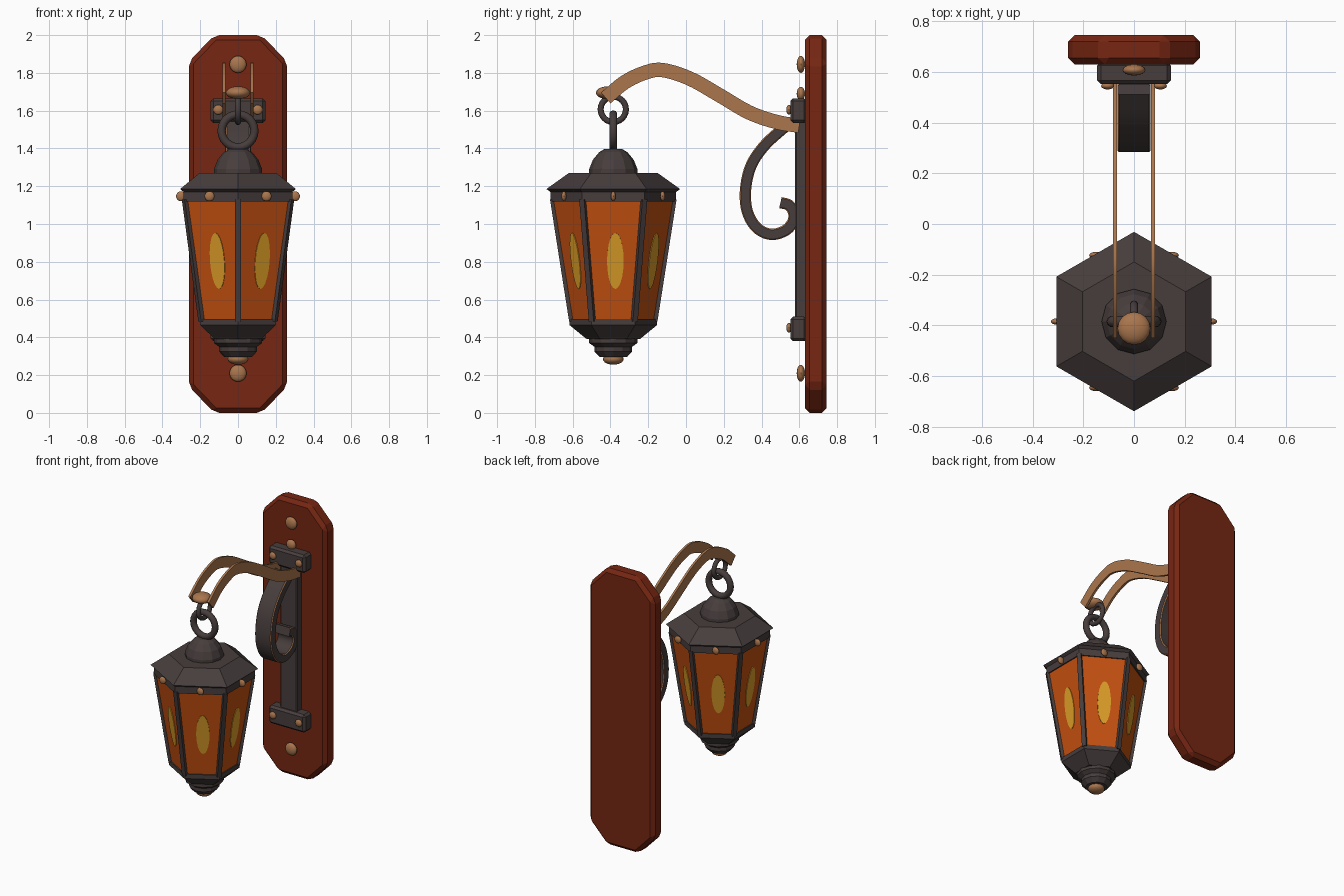
import bpy, bmesh, math
from mathutils import Vector, Matrix

cube = bpy.data.objects.get("Cube")
if cube:
    bpy.data.objects.remove(cube)


def material(name, r, g, b):
    m = bpy.data.materials.new(name)
    m.use_nodes = True
    m.diffuse_color = (r, g, b, 1)
    bsdf = next(n for n in m.node_tree.nodes if n.type == 'BSDF_PRINCIPLED')
    bsdf.inputs["Base Color"].default_value = (r, g, b, 1)
    return m


WOOD = material("red_wood", .18, .019, .006)
IRON = material("dark_iron", .063, .047, .046)
BRONZE = material("bronze", .40, .18, .075)
GLASS = material("amber_glass", .55, .08, .005)
FLAME = material("flame_yellow", .70, .33, .02)

CY = -.385                      # lantern axis
AXIS = Vector((0, CY, 0))


def finish(name, bm, mats, smooth=0):
    bmesh.ops.recalc_face_normals(bm, faces=bm.faces)
    me = bpy.data.meshes.new(name)
    bm.to_mesh(me)
    bm.free()
    ob = bpy.data.objects.new(name, me)
    bpy.context.collection.objects.link(ob)
    for m in mats:
        me.materials.append(m)
    if smooth:
        bpy.ops.object.select_all(action='DESELECT')
        ob.select_set(True)
        bpy.context.view_layer.objects.active = ob
        bpy.ops.object.shade_smooth_by_angle(angle=math.radians(smooth))
    return ob


def bevel(ob, width):
    mod = ob.modifiers.new("edge_bevel", 'BEVEL')
    mod.width, mod.segments, mod.limit_method = width, 1, 'ANGLE'


def box(name, lo, hi, mat, edge):
    bm = bmesh.new()
    lo, hi = Vector(lo), Vector(hi)
    size = Matrix.Diagonal((*(hi - lo), 1))
    bmesh.ops.create_cube(bm, size=1, matrix=Matrix.Translation((lo + hi) / 2) @ size)
    bevel(finish(name, bm, [mat]), edge)


def loft(bm, rings):
    """Skin closed rings and cap both ends; returns the side faces."""
    rows = [[bm.verts.new(p) for p in ring] for ring in rings]
    n = len(rows[0])
    sides = [[bm.faces.new((a[i], a[(i + 1) % n], b[(i + 1) % n], b[i])) for i in range(n)]
             for a, b in zip(rows, rows[1:])]
    bm.faces.new(rows[0])
    bm.faces.new(rows[-1])
    return sides


def turned(name, sides, profile, mat):
    """Faceted turned form on the lantern axis from (radius, z) pairs."""
    bm = bmesh.new()
    turn = [math.pi / 2 + math.tau * i / sides for i in range(sides)]
    loft(bm, [[AXIS + Vector((r * math.cos(a), r * math.sin(a), z)) for a in turn]
              for r, z in profile])
    return finish(name, bm, [mat])


def stud(name, pos, scale):
    bm = bmesh.new()
    bmesh.ops.create_uvsphere(bm, u_segments=16, v_segments=10, radius=1,
                              matrix=Matrix.Translation(pos) @ Matrix.Diagonal((*scale, 1)))
    finish(name, bm, [BRONZE], 40)


def ring(name, z, major, minor, u_axis):
    bm = bmesh.new()
    c, up = Vector((0, CY, z)), Vector((0, 0, 1))
    side = u_axis.cross(up)
    rows = []
    for i in range(24):
        a = math.tau * i / 24
        out = u_axis * math.cos(a) + up * math.sin(a)
        rows.append([bm.verts.new(c + out * (major + minor * math.cos(b)) + side * minor * math.sin(b))
                     for b in (math.tau * j / 10 for j in range(10))])
    for i in range(24):
        p, q = rows[i], rows[(i + 1) % 24]
        for j in range(10):
            k = (j + 1) % 10
            bm.faces.new((p[j], p[k], q[k], q[j]))
    finish(name, bm, [IRON], 50)


def spline(points, steps=5):
    """Catmull-Rom samples through (y, z) points."""
    p = [Vector(q) for q in points]
    p = [2 * p[0] - p[1]] + p + [2 * p[-1] - p[-2]]
    out = []
    for a, b, c, d in zip(p, p[1:], p[2:], p[3:]):
        for t in (s / steps for s in range(steps)):
            out.append(.5 * (2 * b + (c - a) * t + (2 * a - 5 * b + 4 * c - d) * t * t
                             + (3 * b - 3 * c + d - a) * t ** 3))
    return out + [p[-2]]


def ribbon(name, points, section, x, mats):
    """Sweep an (x, thickness) section along a side-view path."""
    path = spline(points)
    rings = []
    for i, q in enumerate(path):
        t = (path[min(i + 1, len(path) - 1)] - path[max(i - 1, 0)]).normalized()
        rings.append([(x + u, q.x - t.y * v, q.y + t.x * v) for u, v in section])
    bm = bmesh.new()
    for row in loft(bm, rings):
        if len(mats) > 1:           # chamfers get the trim colour
            for f in row[1::2]:
                f.material_index = 1
    finish(name, bm, mats, 30)


# Wooden backboard with cut corners
bm = bmesh.new()
corner = [(.26, .86), (.125, 1)]
outline = corner + [(-x, z) for x, z in corner[::-1]]
outline += [(-x, -z) for x, z in outline]
loft(bm, [[(x, y, z + 1) for x, z in outline] for y in (.63, .745)])
bevel(finish("backboard", bm, [WOOD]), .025)

for label, z, r in (("top", 1.845, .045), ("middle", 1.69, .036), ("bottom", .21, .045)):
    stud(f"backboard_stud_{label}", (0, .608, z), (r, .022, r))

# Iron mounting bar with its two clamps
box("mounting_bar", (-.068, .577, .38), (.068, .64, 1.65), IRON, .008)
for label, z in (("upper", 1.6), ("lower", .445)):
    box(f"{label}_clamp", (-.146, .552, z - .065), (.146, .64, z + .065), IRON, .015)
    for side, x in (("left", .104), ("right", -.104)):
        stud(f"{label}_clamp_stud_{side}", (x, .545, z + .005), (.026, .014, .026))

# Twin bronze arm straps
arm = [(-.425, 1.667), (-.325, 1.75), (-.22, 1.80), (-.125, 1.815), (.02, 1.77),
       (.18, 1.68), (.335, 1.59), (.48, 1.54), (.60, 1.52)]
strap = [(-.008, -.038), (.008, -.038), (.008, .038), (-.008, .038)]
for side, x in (("left", .075), ("right", -.075)):
    ribbon(f"arm_strap_{side}", arm, strap, x, [BRONZE])

# Iron scroll brace with bronze edge trim
scroll = [(.53, 1.52), (.42, 1.42), (.345, 1.31), (.315, 1.18), (.325, 1.065), (.375, .98),
          (.45, .945), (.525, .965), (.565, 1.01), (.57, 1.06), (.545, 1.10), (.50, 1.113)]
w, t, c = .065, .03, .006
half = [(w, -t + c), (w, t - c), (w - c, t), (-w + c, t)]
ribbon("scroll_brace", scroll, half + [(-u, -v) for u, v in half], 0, [IRON, BRONZE])

# Hook knob and hanging rings
stud("hook_knob", (0, -.412, 1.695), (.065, .065, .034))
ring("upper_ring", 1.607, .067, .016, Vector((0, 1, 0)))
ring("lower_ring", 1.493, .087, .022, Vector((1, 0, 0)))

# Lantern roof, cap, glass and base
turned("lantern_roof", 6, [(.333, 1.12), (.333, 1.17), (.354, 1.185), (.235, 1.27)], IRON)
turned("lantern_cap", 12, [(.128, 1.265), (.128, 1.29), (.108, 1.34), (.075, 1.38), (.045, 1.398)], IRON)
glass_low, glass_high = (.222, .49), (.325, 1.13)
turned("lantern_glass", 6, [glass_low, glass_high], GLASS)
turned("lantern_base", 6, [(.14, .39), (.232, .465), (.232, .497)], IRON)
turned("lantern_foot", 12, [(.072, .295), (.1, .325), (.1, .35), (.128, .37), (.128, .395)], IRON)
stud("foot_knob", (0, CY, .285), (.055, .055, .03))

# Corner bars, flame plates and rivets around the lantern
slope = Vector((glass_high[0] - glass_low[0]) * math.cos(math.pi / 6) * Vector((1, 0, 0))
               + Vector((0, 0, glass_high[1] - glass_low[1]))).normalized()
tilt = Matrix((slope.cross(Vector((0, 1, 0))) * -1, (0, 1, 0), slope)).transposed()
for i in range(6):
    spin = Matrix.Rotation(i * math.pi / 3, 3, 'Z')

    bm = bmesh.new()
    edge = Matrix.Rotation(i * math.pi / 3 + math.pi / 6, 3, 'Z')
    loft(bm, [[AXIS + edge @ Vector((r + dx, dy, z)) for dx, dy in
               ((-.016, -.015), (.008, -.015), (.008, .015), (-.016, .015))]
              for r, z in ((.226, .485), (.327, 1.13))])
    finish(f"corner_bar_{i + 1}", bm, [IRON])

    z = .805
    f = (z - glass_low[1]) / (glass_high[1] - glass_low[1])
    apothem = (glass_low[0] + f * (glass_high[0] - glass_low[0])) * math.cos(math.pi / 6)
    bm = bmesh.new()
    loft(bm, [[AXIS + spin @ (Vector((apothem, .011, z)) + tilt @ Vector(
        (d, .044 * math.cos(a), .15 * math.sin(a)))) for a in (math.tau * k / 20 for k in range(20))]
        for d in (-.004, .004)])
    finish(f"flame_plate_{i + 1}", bm, [FLAME])

    stud(f"roof_rivet_{i + 1}", AXIS + spin @ Vector((.302, 0, 1.147)), (.026, .013, .026))
